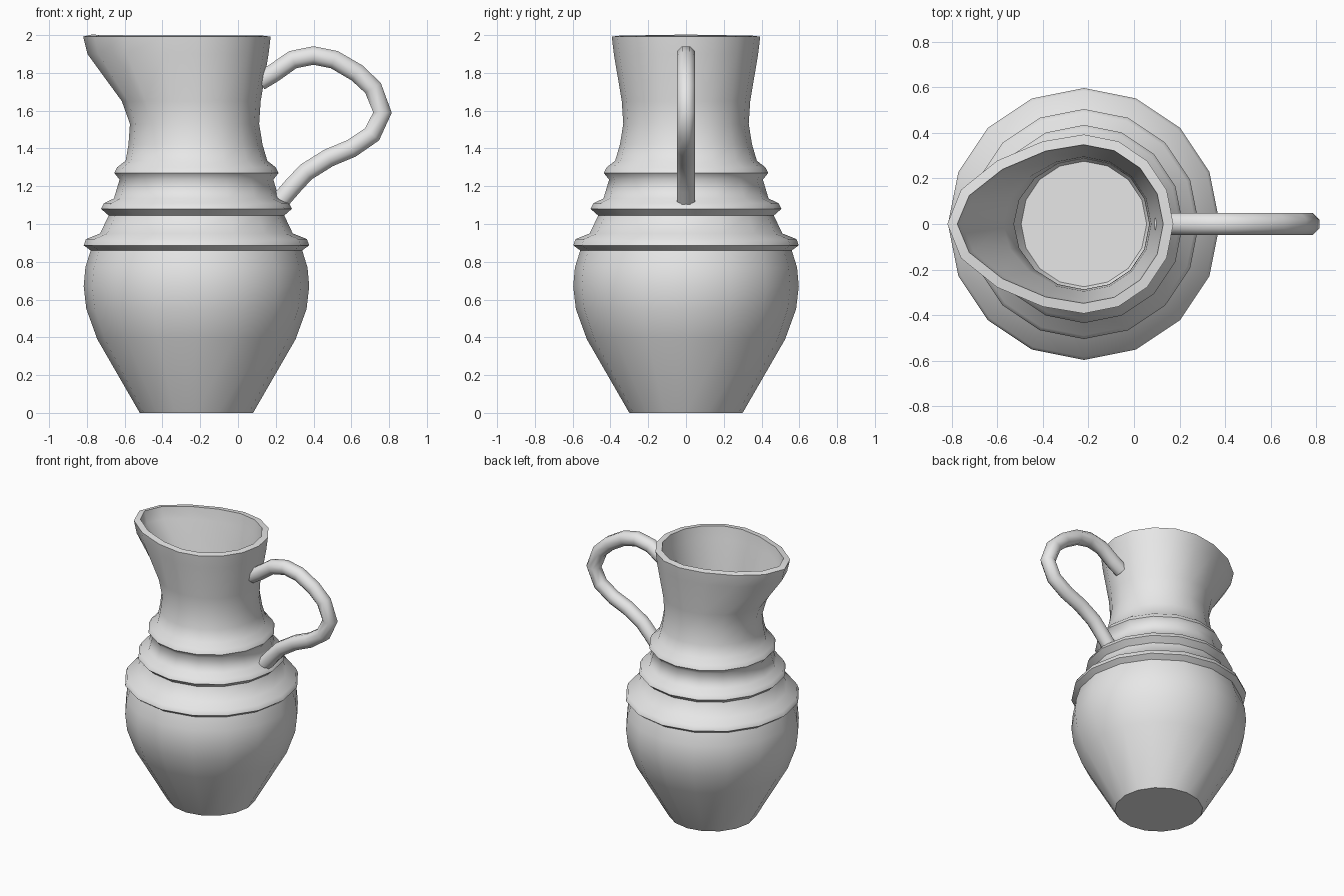
import bpy, bmesh, math
from mathutils import Vector

cube = bpy.data.objects.get("Cube")
if cube:
    bpy.data.objects.remove(cube, do_unlink=True)

clay = bpy.data.materials.new("light grey clay")
clay.use_nodes = True
clay.diffuse_color = (0.8, 0.8, 0.8, 1)
clay.node_tree.nodes["Principled BSDF"].inputs["Base Color"].default_value = (0.8, 0.8, 0.8, 1)


def loft(name, rings, cap_end):
    """Skin a list of equal point rings, closing the first and optionally the last."""
    bm = bmesh.new()
    loops = [[bm.verts.new(p) for p in ring] for ring in rings]
    n = len(loops[0])
    for a, b in zip(loops, loops[1:]):
        for i in range(n):
            j = (i + 1) % n
            bm.faces.new((a[i], a[j], b[j], b[i]))
    bm.faces.new(loops[0][::-1])
    if cap_end:
        bm.faces.new(loops[-1])
        bmesh.ops.recalc_face_normals(bm, faces=bm.faces)
    mesh = bpy.data.meshes.new(name)
    bm.to_mesh(mesh)
    bm.free()
    mesh.materials.append(clay)
    obj = bpy.data.objects.new(name, mesh)
    bpy.context.collection.objects.link(obj)
    return obj


def smooth(obj):
    bpy.ops.object.select_all(action="DESELECT")
    obj.select_set(True)
    bpy.context.view_layer.objects.active = obj
    bpy.ops.object.shade_smooth_by_angle(angle=math.radians(55))


# Jug body: radius, height and how far the spout pulls out toward -x
SIDES, CENTRE = 16, -0.22
profile = [
    (0.30, 0, 0), (0.525, 0.39, 0), (0.583, 0.55, 0), (0.597, 0.67, 0),
    (0.588, 0.77, 0), (0.56, 0.86, 0), (0.597, 0.887, 0), (0.585, 0.92, 0),
    (0.51, 0.95, 0), (0.465, 1.045, 0), (0.505, 1.08, 0), (0.49, 1.11, 0),
    (0.437, 1.135, 0), (0.407, 1.235, 0), (0.435, 1.27, 0), (0.42, 1.30, 0),
    (0.375, 1.335, 0), (0.35, 1.42, 0.01), (0.332, 1.53, 0.02),
    (0.34, 1.65, 0.055), (0.382, 1.90, 0.195), (0.393, 1.992, 0.207),
]


def body_ring(radius, z, pull):
    ring = []
    for i in range(SIDES):
        a = math.tau * i / SIDES
        c = math.cos(a)
        ring.append((CENTRE + radius * c - pull * min(c, 0) ** 2, radius * math.sin(a), z))
    return ring


body = loft("jug_body", [body_ring(*p) for p in profile], False)
wall = body.modifiers.new("wall thickness", "SOLIDIFY")
wall.thickness, wall.offset = 0.045, -1
bpy.context.view_layer.objects.active = body
body.select_set(True)
bpy.ops.object.modifier_apply(modifier=wall.name)
smooth(body)

# Handle: octagonal tube swept along a path in the xz plane
path = [Vector((x, 0, z)) for x, z in (
    (0.115, 1.755), (0.19, 1.80), (0.29, 1.87), (0.40, 1.892), (0.51, 1.87),
    (0.63, 1.80), (0.715, 1.72), (0.765, 1.59), (0.71, 1.475), (0.60, 1.40),
    (0.48, 1.35), (0.36, 1.275), (0.29, 1.20), (0.225, 1.125))]
rings = []
for k, p in enumerate(path):
    tangent = (path[min(k + 1, len(path) - 1)] - path[max(k - 1, 0)]).normalized()
    across = Vector((0, 1, 0))
    normal = tangent.cross(across)
    angles = [math.tau * (i + 0.5) / 8 for i in range(8)]
    rings.append([p + 0.053 * (math.cos(a) * across + math.sin(a) * normal) for a in angles])
smooth(loft("handle", rings, True))
